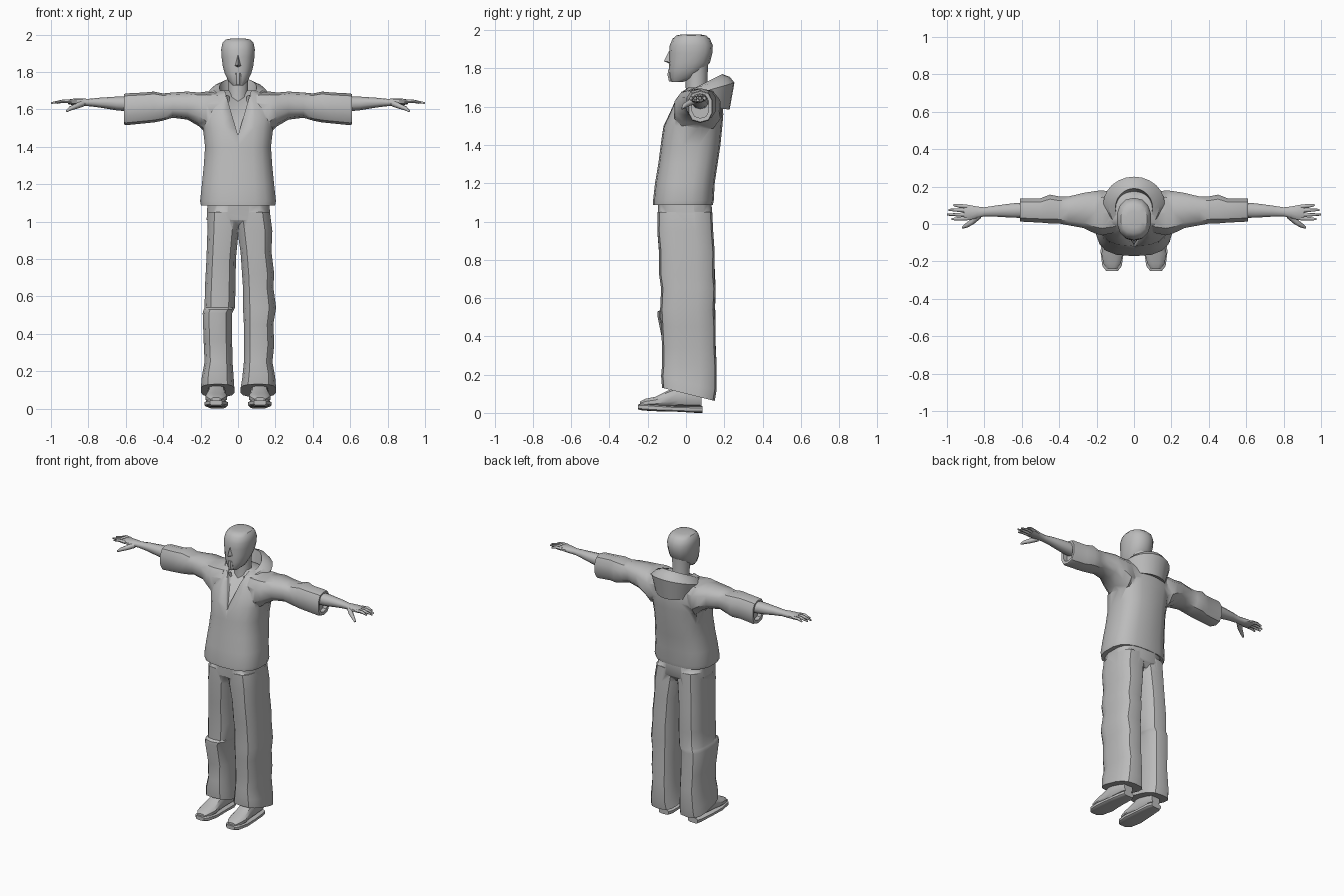
import bpy, bmesh, math
from mathutils import Vector

grey = bpy.data.materials.new("plain grey")
grey.diffuse_color = (0.5, 0.5, 0.5, 1)


def finish(name, bm, angle=40):
    bmesh.ops.recalc_face_normals(bm, faces=bm.faces)
    me = bpy.data.meshes.new(name)
    bm.to_mesh(me)
    bm.free()
    ob = bpy.data.objects.new(name, me)
    bpy.context.collection.objects.link(ob)
    me.materials.append(grey)
    bpy.ops.object.select_all(action='DESELECT')
    ob.select_set(True)
    bpy.context.view_layer.objects.active = ob
    bpy.ops.object.shade_smooth_by_angle(angle=math.radians(angle))
    return ob


def skin(name, rings, angle=40, closed=True):
    """Bridge rings of points and cap both ends."""
    bm = bmesh.new()
    vs = [[bm.verts.new(p) for p in r] for r in rings]
    n = len(vs[0])
    for a, b in zip(vs, vs[1:]):
        for i in range(n):
            j = (i + 1) % n
            bm.faces.new((a[i], a[j], b[j], b[i]))
    bm.faces.new(vs[0])
    bm.faces.new(vs[-1])
    return finish(name, bm, angle)


def loft(name, axis, rows, n=14, power=2.5, tilt=0, angle=40, mirror=1):
    """Rows are (position, low u, high u, low v, high v) along an axis."""
    rings = []
    for t, u0, u1, v0, v1 in rows:
        ring = []
        for i in range(n):
            a = 2 * math.pi * (i + 0.5) / n
            c, s = math.cos(a), math.sin(a)
            u = (u0 + u1) / 2 + (u1 - u0) / 2 * math.copysign(abs(c) ** (2 / power), c)
            v = (v0 + v1) / 2 + (v1 - v0) / 2 * math.copysign(abs(s) ** (2 / power), s)
            p = {'x': (t, u, v), 'y': (u, t, v), 'z': (u, v, t)}[axis]
            if axis == 'z' and tilt and t < 0.2:
                p = (u, v, t - tilt * v)
            ring.append((p[0] * mirror, p[1], p[2]))
        rings.append(ring)
    return skin(name, rings, angle)


def boolean(ob, tool, op):
    m = ob.modifiers.new(op.lower(), 'BOOLEAN')
    m.operation, m.object, m.solver = op, tool, 'EXACT'
    tool.hide_render = True
    tool.hide_viewport = False
    tool.display_type = 'WIRE'


def apply_all(ob):
    """Bake the cuts and unions, then remove the helper solids."""
    tools = [m.object for m in ob.modifiers if m.type == 'BOOLEAN']
    bpy.ops.object.select_all(action='DESELECT')
    ob.select_set(True)
    bpy.context.view_layer.objects.active = ob
    for m in list(ob.modifiers):
        bpy.ops.object.modifier_apply(modifier=m.name)
    for t in tools:
        bpy.data.objects.remove(t)


def tube(name, points, radii, n=6):
    """Tapered finger along a path."""
    rings = []
    for k, p in enumerate(points):
        d = Vector(points[min(k + 1, len(points) - 1)]) - Vector(points[max(k - 1, 0)])
        d.normalize()
        side = d.cross(Vector((0, 0, 1))).normalized()
        up = side.cross(d)
        rings.append([Vector(p) + radii[k] * (math.cos(2 * math.pi * i / n) * side
                      + math.sin(2 * math.pi * i / n) * up) for i in range(n)])
    return skin(name, rings, 60)


# Jacket body
jacket = loft("jacket", 'z', [
    (1.085, -.20, .20, -.172, .14), (1.11, -.205, .205, -.172, .145),
    (1.2, -.195, .195, -.162, .15), (1.3, -.185, .185, -.145, .165),
    (1.4, -.178, .178, -.132, .18), (1.5, -.19, .19, -.118, .19),
    (1.56, -.20, .20, -.09, .195), (1.63, -.19, .19, -.06, .19),
    (1.68, -.15, .15, -.02, .17), (1.70, -.10, .10, .0, .15)], n=18, power=2.7)

# Sleeves with folds and an inset cuff
for s in (-1, 1):
    sleeve = loft("sleeve", 'x', [
        (.10, -.05, .17, 1.50, 1.69), (.17, -.065, .185, 1.47, 1.695),
        (.21, -.055, .18, 1.51, 1.69), (.27, -.025, .17, 1.545, 1.695),
        (.35, -.01, .15, 1.555, 1.69), (.40, .0, .15, 1.54, 1.685),
        (.45, .0, .16, 1.53, 1.695), (.50, .005, .14, 1.525, 1.69),
        (.60, .01, .14, 1.515, 1.685), (.61, .012, .138, 1.52, 1.68),
        (.608, .03, .12, 1.54, 1.665), (.58, .03, .12, 1.54, 1.665)],
        n=10, power=2.6, mirror=s)
    boolean(jacket, sleeve, 'UNION')

# Open neckline, cut as a shallow wedge
bm = bmesh.new()
front = [(-.085, -.3, 1.75), (.085, -.3, 1.75), (0, -.3, 1.46)]
back = [(-.085, .06, 1.75), (.085, .06, 1.75), (0, -.115, 1.46)]
f, b = [[bm.verts.new(p) for p in r] for r in (front, back)]
bm.faces.new(f)
bm.faces.new(b)
for i in range(3):
    j = (i + 1) % 3
    bm.faces.new((f[i], f[j], b[j], b[i]))
boolean(jacket, finish("neckline_cutter", bm), 'DIFFERENCE')
apply_all(jacket)

# Hood: a thick open collar that rises behind the neck
rings = []
for k in range(21):
    a = math.radians(-62 + 304 * k / 20)
    c, s = math.cos(a), math.sin(a)
    t = (1 + s) / 2
    rings.append([(.10 * c, .085 + .105 * s, 1.665 + .105 * t),
                  (.135 * c, .095 + .135 * s, 1.67 + .085 * t),
                  (.165 * c, .105 + .148 * s, 1.64 + .085 * t),
                  (.135 * c, .10 + .128 * s, 1.61 - .025 * t),
                  (.09 * c, .08 + .085 * s, 1.61)])
skin("hood", rings, 35)

# Trousers: hips joined with two baggy legs, hem lower at the back
trousers = loft("trousers", 'z', [
    (.97, -.10, .10, -.10, .11), (1.01, -.17, .175, -.145, .14),
    (1.10, -.165, .17, -.15, .135)], n=16, power=3)
right_leg = loft("right_leg", 'z', [
    (.10, .012, .205, -.125, .15), (.16, .022, .20, -.13, .16),
    (.25, .03, .185, -.125, .16), (.34, .03, .195, -.125, .155),
    (.45, .03, .19, -.13, .155), (.54, .025, .205, -.135, .15),
    (.65, .025, .19, -.13, .155), (.72, .02, .195, -.14, .148),
    (.84, .012, .18, -.14, .15), (.95, -.005, .185, -.15, .142),
    (1.05, -.02, .172, -.148, .137)], power=3, tilt=.25, angle=30)
left_leg = loft("left_leg", 'z', [
    (.10, -.20, -.018, -.125, .15), (.16, -.195, -.022, -.13, .16),
    (.25, -.18, -.028, -.125, .16), (.36, -.185, -.03, -.12, .155),
    (.51, -.19, -.03, -.15, .155), (.53, -.185, -.02, -.148, .155),
    (.54, -.18, -.015, -.13, .152), (.65, -.178, -.012, -.13, .155),
    (.80, -.17, -.01, -.138, .148), (.95, -.165, .005, -.15, .142),
    (1.05, -.165, .02, -.148, .137)], power=3, tilt=.25, angle=30)
boolean(trousers, right_leg, 'UNION')
boolean(trousers, left_leg, 'UNION')
apply_all(trousers)

# Neck, head and nose
loft("neck", 'z', [(1.60, -.065, .065, -.01, .12), (1.68, -.055, .055, .0, .11),
                   (1.82, -.06, .06, -.01, .115)], n=10, power=2)
loft("head", 'z', [
    (1.728, -.03, .03, -.075, -.02), (1.75, -.052, .052, -.085, .05),
    (1.79, -.072, .072, -.09, .09), (1.83, -.083, .083, -.088, .125),
    (1.88, -.09, .09, -.088, .138), (1.92, -.092, .092, -.085, .14),
    (1.955, -.085, .085, -.07, .125), (1.972, -.07, .07, -.05, .105),
    (1.978, -.04, .04, -.02, .07)], n=14, power=2.3, angle=35)
bm = bmesh.new()
tip = bm.verts.new((0, -.116, 1.838))
top = bm.verts.new((0, -.086, 1.895))
base = [bm.verts.new(p) for p in ((-.02, -.075, 1.832), (0, -.08, 1.822), (.02, -.075, 1.832))]
for tri in ((top, base[0], tip), (base[0], base[1], tip),
            (base[1], base[2], tip), (base[2], top, tip)):
    bm.faces.new(tri)
finish("nose", bm)
loft("chin", 'z', [(1.732, -.018, .018, -.09, -.05), (1.765, -.02, .02, -.098, -.05),
                   (1.795, -.016, .016, -.094, -.06)], n=8)

for s, side in ((-1, "left"), (1, "right")):
    # Forearm and palm
    loft(side + "_forearm", 'x', [
        (.55, .03, .12, 1.585, 1.67), (.65, .032, .112, 1.595, 1.668),
        (.74, .038, .10, 1.61, 1.662), (.80, .04, .09, 1.617, 1.656),
        (.84, .03, .095, 1.618, 1.658), (.88, .02, .103, 1.622, 1.657),
        (.91, .02, .103, 1.628, 1.652)], n=10, power=2.2, angle=50, mirror=s)
    # Four fingers and a thumb
    for k, (y, spread, tipx) in enumerate(((.03, -.004, .975), (.05, .0, 1.0),
                                           (.072, .004, .992), (.093, .008, .965))):
        tube(f"{side}_finger_{k + 1}", [(s * .89, y, 1.641), (s * .935, y + spread / 2, 1.644),
             (s * tipx, y + spread, 1.634)], (.011, .010, .005))
    tube(side + "_thumb", [(s * .83, .045, 1.632), (s * .865, .012, 1.617),
         (s * .895, -.008, 1.605), (s * .917, -.02, 1.59)], (.018, .015, .012, .006))
    # Shoe sole and upper
    m = s
    loft(side + "_sole", 'y', [
        (-.25, .085, .15, .018, .045), (-.225, .065, .17, .012, .048),
        (-.15, .053, .18, .008, .042), (-.05, .06, .172, .006, .035),
        (.05, .062, .16, .0, .035), (.085, .075, .15, .0, .035)], n=12, power=4, mirror=m)
    loft(side + "_shoe_upper", 'y', [
        (-.24, .09, .145, .03, .06), (-.21, .07, .165, .03, .075),
        (-.16, .058, .175, .03, .085), (-.10, .065, .165, .03, .115),
        (-.04, .068, .162, .03, .14), (.05, .07, .155, .03, .13),
        (.08, .08, .145, .03, .11)], n=12, power=2.6, angle=35, mirror=m)
